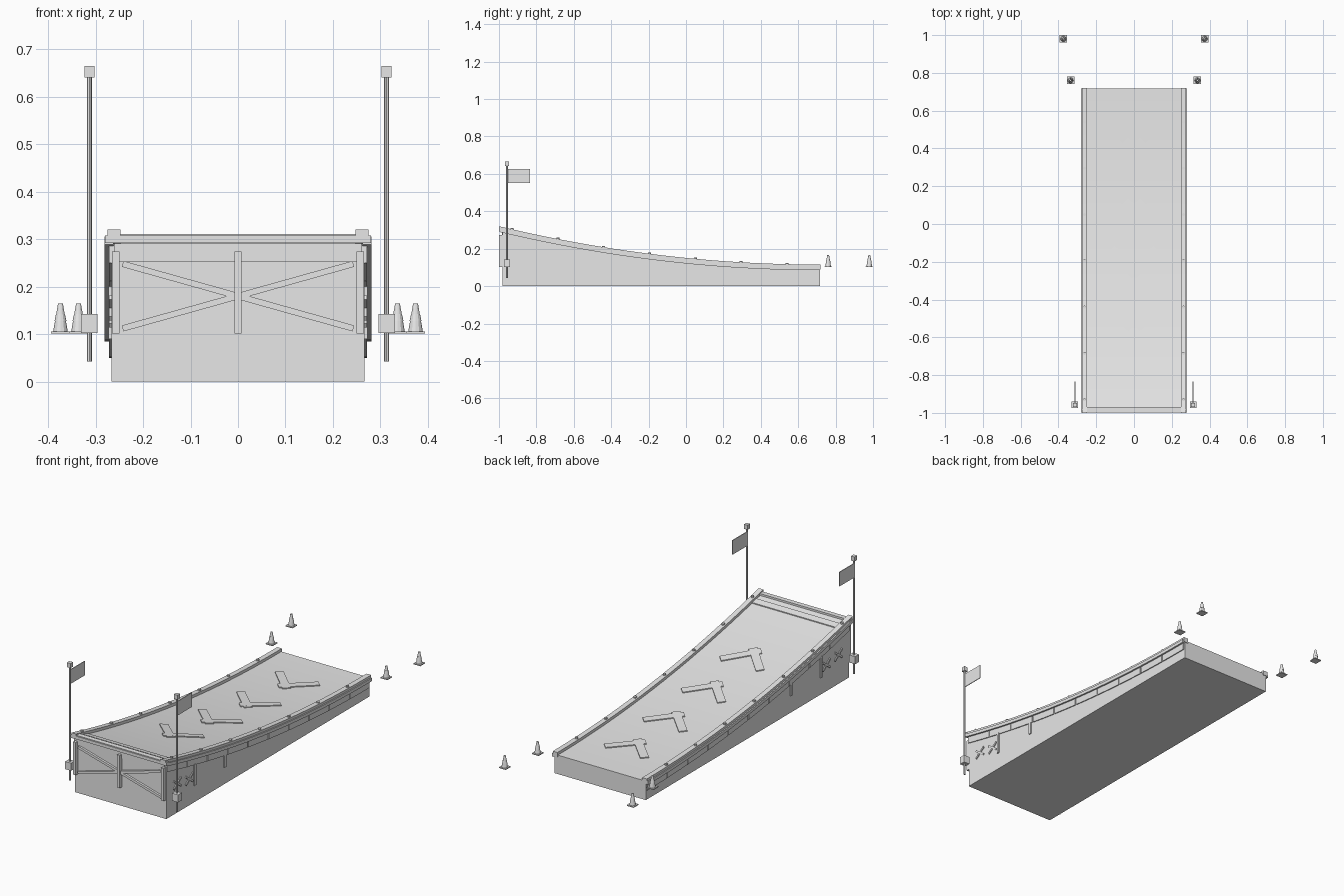
import bpy, bmesh, math
from mathutils import Vector, Matrix

cube = bpy.data.objects.get("Cube")
if cube:
    bpy.data.objects.remove(cube, do_unlink=True)

# One plain grey for everything
grey = bpy.data.materials.new("light_grey")
grey.use_nodes = True
colour = (0.8, 0.8, 0.8, 1)
grey.diffuse_color = colour
grey.node_tree.nodes["Principled BSDF"].inputs["Base Color"].default_value = colour

FRONT, BACK = -0.98, 0.717


def deck(y):
    """Height of the curved riding surface."""
    t = max(0, (BACK - y) / (BACK + 1))
    return 0.10 + 0.205 * t * t


def finish(name, bm):
    bmesh.ops.recalc_face_normals(bm, faces=bm.faces)
    mesh = bpy.data.meshes.new(name)
    bm.to_mesh(mesh)
    bm.free()
    mesh.materials.append(grey)
    obj = bpy.data.objects.new(name, mesh)
    bpy.context.collection.objects.link(obj)
    return obj


def box(name, centre, size, rot=None):
    bm = bmesh.new()
    m = Matrix.Translation(centre) @ (rot or Matrix()) @ Matrix.Diagonal((*size, 1))
    bmesh.ops.create_cube(bm, size=1, matrix=m)
    return finish(name, bm)


def beam(name, a, b, width, depth):
    """Box from a to b; depth is measured across the plane it lies on."""
    a, b = Vector(a), Vector(b)
    rot = (b - a).to_track_quat('Z', 'Y').to_matrix().to_4x4()
    side = abs((b - a).x) < 1e-6
    size = (width, depth, (b - a).length)
    if side:
        rot = Matrix.Rotation(math.atan2(-(b - a).y, (b - a).z), 4, 'X')
        size = (depth, width, (b - a).length)
    return box(name, (a + b) / 2, size, rot)


def cylinder(name, base, r1, r2, height, sides):
    bm = bmesh.new()
    m = Matrix.Translation(Vector(base) + Vector((0, 0, height / 2)))
    bmesh.ops.create_cone(bm, cap_ends=True, segments=sides, radius1=r1,
                          radius2=r2, depth=height, matrix=m)
    return finish(name, bm)


def strip(name, x0, x1, y0, y1, low, high, steps):
    """Sweep a rectangle along the deck curve; low None means the ground."""
    bm = bmesh.new()
    rings = []
    for i in range(steps + 1):
        y = y0 + (y1 - y0) * i / steps
        lo = 0 if low is None else deck(y) + low
        hi = deck(y) + high
        rings.append([bm.verts.new(p) for p in
                      ((x0, y, lo), (x1, y, lo), (x1, y, hi), (x0, y, hi))])
    for a, b in zip(rings, rings[1:]):
        for k in range(4):
            n = (k + 1) % 4
            bm.faces.new((a[k], a[n], b[n], b[k]))
    bm.faces.new(rings[0])
    bm.faces.new(rings[-1])
    return finish(name, bm)


def chevron_arm(name, apex, side):
    """Thin painted arm laid on the deck at 45 degrees."""
    bm = bmesh.new()
    along = Vector((side, 1)).normalized()
    across = Vector((-side, 1)).normalized() * 0.042
    start = Vector((-side * 0.01, apex + 0.005))
    rows = []
    for i in range(5):
        p = start + along * (0.2 * i / 4)
        q = p + across
        rows.append([bm.verts.new((v.x, v.y, deck(v.y) + h))
                     for v, h in ((p, -0.003), (q, -0.003), (q, 0.005), (p, 0.005))])
    for a, b in zip(rows, rows[1:]):
        for k in range(4):
            n = (k + 1) % 4
            bm.faces.new((a[k], a[n], b[n], b[k]))
    bm.faces.new(rows[0])
    bm.faces.new(rows[-1])
    return finish(name, bm)


# Ramp body and the top lip
body = strip("ramp_body", -0.267, 0.267, FRONT, BACK, None, 0, 32)
bpy.context.view_layer.objects.active = body
body.select_set(True)
bpy.ops.object.shade_smooth_by_angle(angle=math.radians(25))
body.select_set(False)
box("lip_bar", (0, -0.989, 0.300), (0.56, 0.02, 0.016))
box("lip_plate", (0, -0.982, 0.306), (0.495, 0.026, 0.01))
strip("lip_stripe", -0.247, 0.247, -0.94, -0.905, -0.003, 0.005, 2)

# Direction chevrons
for i in range(4):
    for side in (-1, 1):
        chevron_arm(f"chevron_{i + 1}_arm", -0.615 + 0.322 * i, side)

# Front frame: posts and crossed braces
for x in (-0.2575, 0, 0.2575):
    box("front_post", (x, -0.988, 0.1875), (0.015, 0.022, 0.173))
for s in (-1, 1):
    beam("front_cross_brace", (-0.243, -0.985, 0.18 - s * 0.068),
         (0.243, -0.985, 0.18 + s * 0.068), 0.013, 0.013)
box("front_top_rail", (0, -0.981, 0.272), (0.52, 0.006, 0.038))

for s, label in ((1, "left"), (-1, "right")):
    # Edge rail with bolts, stringer and panelled skirt
    strip(label + "_rail", s * 0.248, s * 0.275, -1, BACK + 0.003, -0.01, 0.015, 28)
    strip(label + "_stringer", s * 0.262, s * 0.281, -0.995, BACK, -0.015, 0.002, 28)
    for i in range(7):
        y = -0.93 + 0.245 * i
        cylinder(label + "_bolt", (s * 0.262, y, deck(y) + 0.01), 0.008, 0.008, 0.012, 8)
    pitch = (BACK - FRONT) / 10
    for i in range(10):
        y = FRONT + pitch * i
        strip(label + "_skirt_panel", s * 0.262, s * 0.272, y, y + pitch - 0.006,
              -0.05, -0.01, 3)

    # Side posts and short diagonal braces
    for y in (-0.745, -0.495):
        top = deck(y) - 0.045
        box(label + "_side_post", (s * 0.267, y, (0.09 + top) / 2),
            (0.012, 0.014, top - 0.09))
    for y, z in ((-0.89, 0.155), (-0.79, 0.14)):
        for d in (-1, 1):
            beam(label + "_side_brace", (s * 0.267, y - 0.03, z - d * 0.022),
                 (s * 0.267, y + 0.03, z + d * 0.022), 0.01, 0.01)

    # Flag pole
    x, y = s * 0.313, -0.957
    cylinder(label + "_flag_pole", (x, y, 0.042), 0.005, 0.005, 0.605, 8)
    box(label + "_pole_cap", (x, y, 0.653), (0.021, 0.021, 0.024))
    box(label + "_pole_bracket", (x, y, 0.122), (0.035, 0.032, 0.04))
    box(label + "_flag", (x, y + 0.062, 0.588), (0.004, 0.122, 0.075))

    # Traffic cones
    for cx, cy in ((0.336, 0.76), (0.374, 0.98)):
        cx *= s
        box(label + "_cone_base", (cx, cy, 0.1035), (0.04, 0.04, 0.005))
        cylinder(label + "_cone", (cx, cy, 0.105), 0.0155, 0.005, 0.06, 12)
        cylinder(label + "_cone_band", (cx, cy, 0.128), 0.0125, 0.0095, 0.014, 12)
